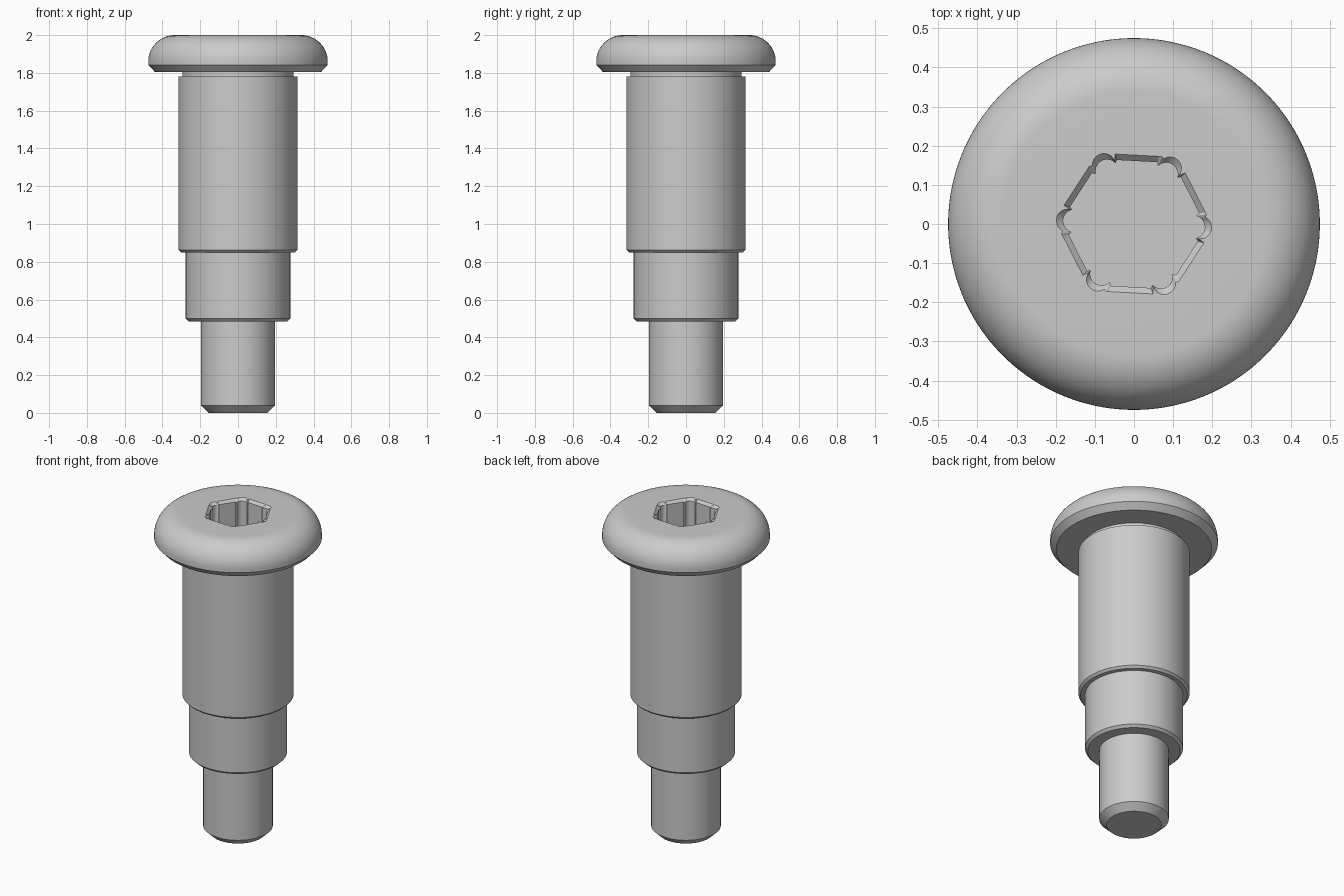
import bpy
import bmesh
from math import pi, cos, sin, sqrt, radians

if "Cube" in bpy.data.objects:
    bpy.data.objects.remove(bpy.data.objects["Cube"], do_unlink=True)

SEGMENTS = 192

steel = bpy.data.materials.new("grey_steel")
steel.use_nodes = True
colour = (0.6, 0.6, 0.6, 1)
steel.diffuse_color = colour
steel.node_tree.nodes["Principled BSDF"].inputs["Base Color"].default_value = colour


def circle(r):
    return lambda angle: r


def rounded_hex(apothem, fillet=0.03, turn=radians(-3)):
    """Radius of a hexagon with rounded corners, as a function of angle."""
    centre = (apothem - fillet) / cos(pi / 6)

    def radius(angle):
        # angle away from the nearest corner
        off = abs((angle - turn + pi / 6) % (pi / 3) - pi / 6)
        flat = apothem / cos(pi / 6 - off)
        under = fillet ** 2 - (centre * sin(off)) ** 2
        if under < 0:
            return flat
        return min(flat, centre * cos(off) + sqrt(under))
    return radius


def skin(name, rings, cap_start=False, cap_end=False):
    """Join a stack of (radius function, height) rings into one surface."""
    bm = bmesh.new()
    loops = []
    for radius, z in rings:
        loop = []
        for i in range(SEGMENTS):
            a = 2 * pi * i / SEGMENTS
            loop.append(bm.verts.new((radius(a) * cos(a), radius(a) * sin(a), z)))
        loops.append(loop)
    for low, high in zip(loops, loops[1:]):
        for i in range(SEGMENTS):
            j = (i + 1) % SEGMENTS
            bm.faces.new((low[i], low[j], high[j], high[i]))
    if cap_start:
        bm.faces.new(loops[0][::-1])
    if cap_end:
        bm.faces.new(loops[-1])
    mesh = bpy.data.meshes.new(name)
    bm.to_mesh(mesh)
    bm.free()
    mesh.materials.append(steel)
    obj = bpy.data.objects.new(name, mesh)
    bpy.context.collection.objects.link(obj)
    bpy.ops.object.select_all(action="DESELECT")
    obj.select_set(True)
    bpy.context.view_layer.objects.active = obj
    bpy.ops.object.shade_smooth_by_angle(angle=radians(25))
    return obj


# Stepped shank: chamfered tip, middle step, wide shoulder and undercut neck
shank = [(0.155, 0), (0.197, 0.04), (0.197, 0.485),
         (0.262, 0.485), (0.277, 0.5), (0.277, 0.85),
         (0.302, 0.85), (0.315, 0.863), (0.315, 1.78),
         (0.295, 1.78), (0.295, 1.805)]
skin("stepped_shank", [(circle(r), z) for r, z in shank], cap_start=True)

# Head: chamfered underside, rounded shoulder, flat top
ROUND = 0.14
head = [(0.295, 1.805), (0.44, 1.805), (0.475, 1.842)]
for i in range(17):
    a = pi / 2 * i / 16
    head.append((0.475 - ROUND + ROUND * cos(a), 2 - ROUND + ROUND * sin(a)))
rings = [(circle(r), z) for r, z in head]

# Hexagonal drive socket with a chamfered rim
rings += [(rounded_hex(0.176), 2), (rounded_hex(0.161), 1.985),
          (rounded_hex(0.161), 1.75)]
skin("head_with_socket", rings, cap_end=True)
